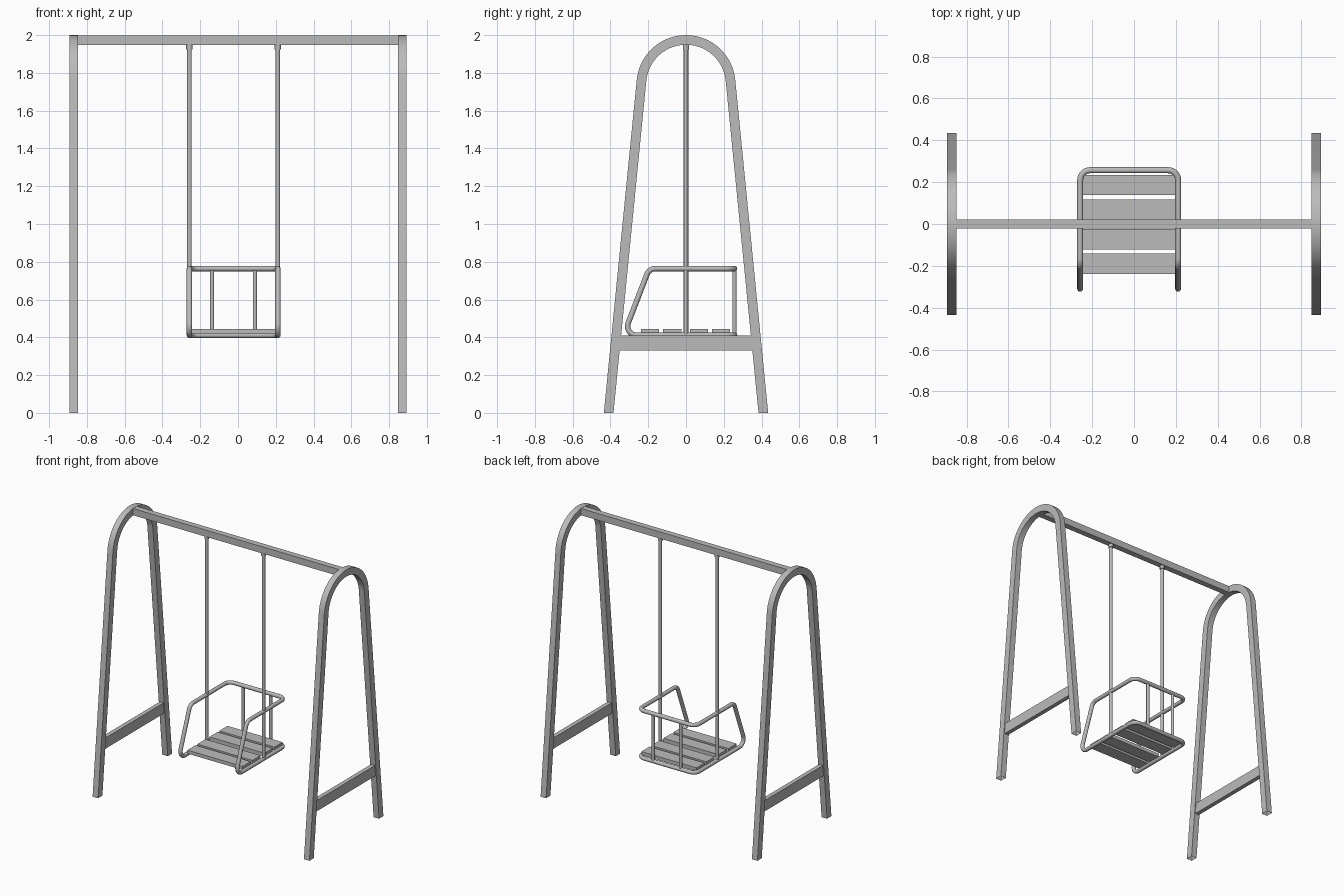
import bpy, bmesh
from math import sin, cos, pi, tan, radians
from mathutils import Vector

cube = bpy.data.objects.get("Cube")
if cube:
    bpy.data.objects.remove(cube, do_unlink=True)

metal = bpy.data.materials.new("grey_metal")
metal.use_nodes = True
grey = (0.5, 0.5, 0.5, 1)
metal.diffuse_color = grey
metal.node_tree.nodes["Principled BSDF"].inputs["Base Color"].default_value = grey


def finish(ob, name, smooth=False):
    ob.name = name
    ob.data.materials.clear()
    ob.data.materials.append(metal)
    if smooth:
        bpy.ops.object.select_all(action='DESELECT')
        ob.select_set(True)
        bpy.context.view_layer.objects.active = ob
        bpy.ops.object.shade_smooth_by_angle(angle=radians(35))
    return ob


def from_bmesh(bm, name, smooth=False):
    bmesh.ops.recalc_face_normals(bm, faces=bm.faces)
    mesh = bpy.data.meshes.new(name)
    bm.to_mesh(mesh)
    bm.free()
    ob = bpy.data.objects.new(name, mesh)
    bpy.context.collection.objects.link(ob)
    return finish(ob, name, smooth)


def box(name, lo, hi):
    lo, hi = Vector(lo), Vector(hi)
    bm = bmesh.new()
    bmesh.ops.create_cube(bm, size=1)
    bmesh.ops.scale(bm, vec=hi - lo, verts=bm.verts)
    bmesh.ops.translate(bm, vec=(lo + hi) / 2, verts=bm.verts)
    return from_bmesh(bm, name)


def rod(name, x, y, z0, z1, r):
    bpy.ops.mesh.primitive_cylinder_add(vertices=16, radius=r, depth=z1 - z0,
                                        location=(x, y, (z0 + z1) / 2))
    return finish(bpy.context.object, name, True)


def rounded_loop(corners, radius, steps=8):
    """Closed path through the corners, each one replaced by an arc."""
    path = []
    for i, p in enumerate(corners):
        a = (corners[i - 1] - p).normalized()
        b = (corners[(i + 1) % len(corners)] - p).normalized()
        half = a.angle(b) / 2
        mid = (a + b).normalized()
        centre = p + mid * radius / sin(half)
        side = (a - b).normalized()
        sweep = pi / 2 - half
        for k in range(steps + 1):
            t = sweep * (1 - 2 * k / steps)
            path.append(centre + radius * (side * sin(t) - mid * cos(t)))
    return path


# Arched end frames: tapered legs joined by a round top, open at the feet
HALF, LEAN, ARCH_Z = 0.0225, radians(5.6), 1.738
R_OUT, R_IN = 0.262, 0.211
for side, x in (("right", -0.87), ("left", 0.87)):
    stations = [(-0.435, 0, -0.384, 0)]
    steps = 28
    for k in range(steps + 1):
        t = pi - LEAN * 1 + (2 * LEAN - pi) * k / steps
        stations.append((R_OUT * cos(t), ARCH_Z + R_OUT * sin(t),
                         R_IN * cos(t), ARCH_Z + R_IN * sin(t)))
    stations.append((0.435, 0, 0.384, 0))
    bm = bmesh.new()
    rings = [[bm.verts.new(c) for c in ((x - HALF, yo, zo), (x + HALF, yo, zo),
                                        (x + HALF, yi, zi), (x - HALF, yi, zi))]
             for yo, zo, yi, zi in stations]
    for a, b in zip(rings, rings[1:]):
        for j in range(4):
            m = (j + 1) % 4
            bm.faces.new((a[j], a[m], b[m], b[j]))
    from_bmesh(bm, side + "_arch_frame", True)

    # Low brace between the legs, ends sloped to meet them
    brace = box(side + "_brace", (x - 0.016, -1, 0.33), (x + 0.016, 1, 0.41))
    for v in brace.data.vertices:
        v.co.y *= 0.386 - v.co.z * tan(LEAN)

# Top beam
box("top_beam", (-0.85, -0.022, 1.948), (0.85, 0.022, 1.998))

# Seat frame: one bent tube forming the base, front uprights and armrests
XL, XR, BACK, LOW, HIGH = -0.257, 0.211, 0.257, 0.411, 0.764
corners = [Vector(c) for c in (
    (XL, BACK, HIGH), (XL, -0.195, HIGH), (XL, -0.331, LOW), (XL, BACK, LOW),
    (XR, BACK, LOW), (XR, -0.331, LOW), (XR, -0.195, HIGH), (XR, BACK, HIGH))]
path = rounded_loop(corners, 0.048)
curve = bpy.data.curves.new("seat_tube", 'CURVE')
curve.dimensions = '3D'
curve.bevel_depth = 0.0145
curve.bevel_resolution = 4
spline = curve.splines.new('POLY')
spline.points.add(len(path) - 1)
for pt, co in zip(spline.points, path):
    pt.co = (*co, 1)
spline.use_cyclic_u = True
tube = bpy.data.objects.new("seat_tube", curve)
bpy.context.collection.objects.link(tube)
bpy.ops.object.select_all(action='DESELECT')
tube.select_set(True)
bpy.context.view_layer.objects.active = tube
bpy.ops.object.convert(target='MESH')
finish(bpy.context.object, "seat_tube", True)

# Seat slats
for i, y in enumerate((-0.19, -0.073, 0.068, 0.186)):
    box(f"seat_slat_{i + 1}", (XL + 0.007, y - 0.048, 0.417),
        (XR - 0.007, y + 0.048, 0.443))

# Back posts
for side, x in (("right", -0.137), ("left", 0.09)):
    rod(side + "_back_post", x, BACK, LOW, HIGH, 0.011)

# Hanging rods with their mounts under the beam
for side, x in (("right", XL), ("left", XR)):
    rod(side + "_hanging_rod", x, 0, LOW, 1.94, 0.012)
    rod(side + "_rod_mount", x, 0, 1.925, 1.95, 0.017)
